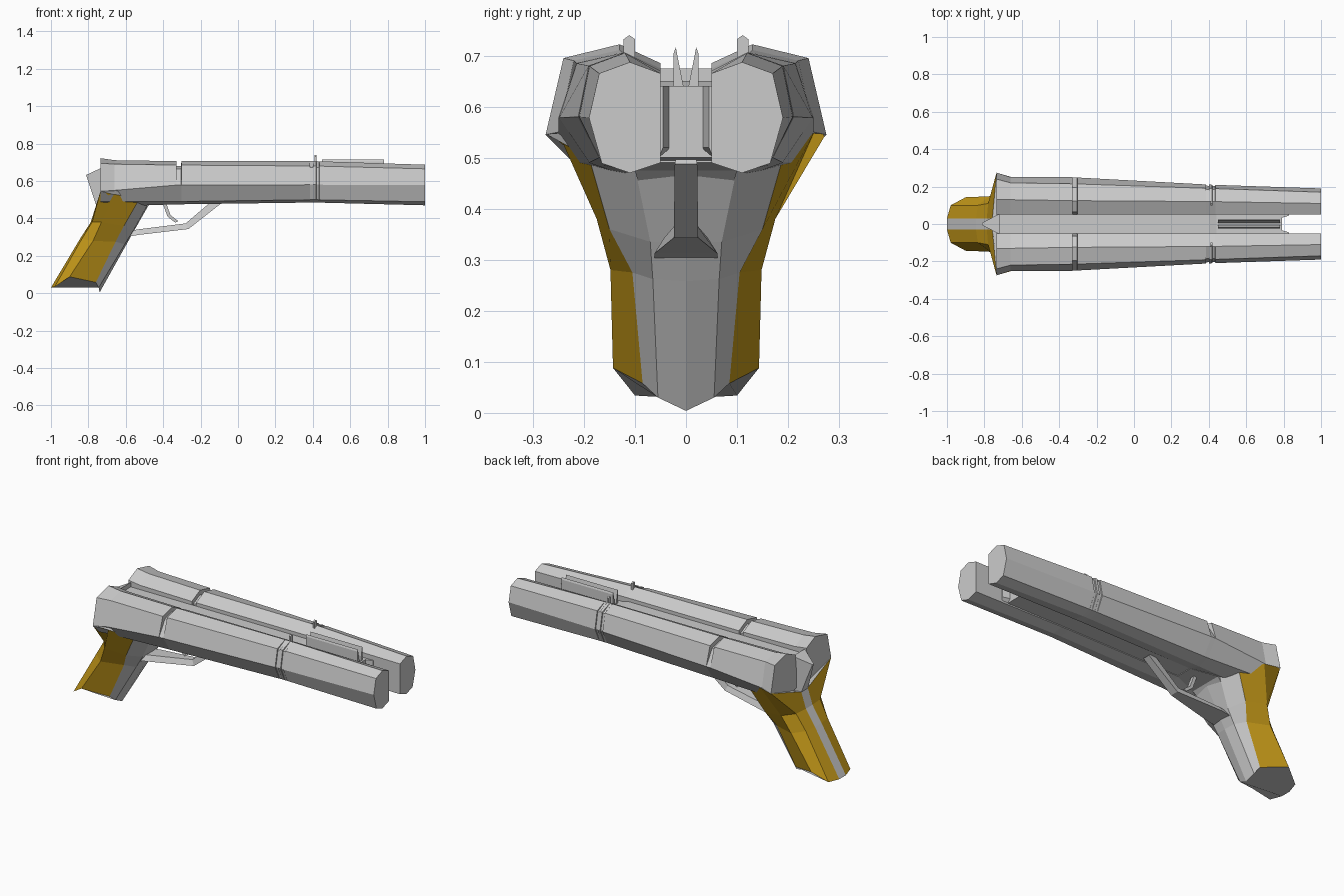
import bpy, bmesh
from mathutils import Vector

orange = bpy.data.materials.new("orange_grip")
orange.diffuse_color = (0.56, 0.32, 0.01, 1)


def loft(name, rings, mat=None, mat_cols=(), mirror=False):
    """Skin closed rings of points, cap both ends."""
    bm = bmesh.new()
    vs = [[bm.verts.new(p) for p in r] for r in rings]
    n = len(vs[0])
    for a, b in zip(vs, vs[1:]):
        for i in range(n):
            f = bm.faces.new((a[i], a[(i + 1) % n], b[(i + 1) % n], b[i]))
            f.material_index = 1 if i in mat_cols else 0
    bm.faces.new(vs[0])
    bm.faces.new(vs[-1])
    bmesh.ops.recalc_face_normals(bm, faces=bm.faces)
    me = bpy.data.meshes.new(name)
    bm.to_mesh(me)
    bm.free()
    if mat:
        me.materials.append(None)
        me.materials.append(mat)
    ob = bpy.data.objects.new(name, me)
    bpy.context.collection.objects.link(ob)
    if mirror:
        m = ob.modifiers.new("mirror", "MIRROR")
        m.use_axis = (False, True, False)
        m.use_mirror_merge = False
    return ob


def box_ring(x, w, z0, z1):
    return [(x, -w, z0), (x, w, z0), (x, w, z1), (x, -w, z1)]


# Barrels: seven-sided (y, z) sections along x, inner top going round
sections = {
    -0.735: [(.05, .685), (.05, .49), (.12, .46), (.22, .49), (.275, .545), (.24, .695), (.13, .722)],
    -0.66: [(.05, .675), (.05, .49), (.12, .465), (.21, .49), (.25, .55), (.22, .69), (.13, .711)],
    -0.33: [(.05, .67), (.05, .49), (.115, .475), (.19, .49), (.25, .578), (.215, .685), (.125, .706)],
    0.41: [(.05, .67), (.05, .495), (.115, .485), (.17, .50), (.21, .58), (.19, .68), (.12, .706)],
    1.0: [(.05, .665), (.05, .49), (.11, .47), (.165, .489), (.19, .578), (.17, .665), (.11, .687)],
}


def section_at(x, moved=(), k=1.0):
    keys = sorted(sections)
    hi = next(q for q in keys[1:] if q >= x)
    lo = keys[keys.index(hi) - 1]
    t = (x - lo) / (hi - lo)
    mid = Vector((.12, .58))
    out = []
    for i, (p, q) in enumerate(zip(sections[lo], sections[hi])):
        v = Vector(p).lerp(Vector(q), t)
        if i in moved:
            v = mid + (v - mid) * k
        out.append((x, v.x, v.y))
    return out


rings = [section_at(x) for x in (-0.735, -0.66)]
# Grooves: one across the top, a pair round the outside
for x0, x1, moved, k in ((-.33, -.303, (0, 5, 6), .8),
                         (.385, .402, (4, 5), .93), (.418, .435, (4, 5), .93)):
    rings += [section_at(x0), section_at(x0 + .001, moved, k),
              section_at(x1 - .001, moved, k), section_at(x1)]
rings.append(section_at(1.0))
loft("barrel", rings, mirror=True)

# Rib joining the barrels, with a notched front
loft("centre_rib", [box_ring(-.735, .052, .49, .65), box_ring(.40, .052, .50, .65),
                    box_ring(.44, .052, .50, .64), box_ring(.79, .052, .50, .64)])
loft("rib_front_cheek", [[(.78, .03, .52), (.78, .053, .50), (.78, .053, .64), (.78, .03, .64)],
                         [(.83, .045, .52), (.83, .053, .50), (.83, .053, .64), (.83, .045, .64)]],
     mirror=True)

# Twin sight plates above the rib and small sight pins on the barrels
loft("sight_plate", [[(x, .003, .63), (x, .024, .63), (x, .024, .705), (x, .020, .716)]
                     for x in (.45, .78)], mirror=True)
loft("sight_pin", [[(x, .10, .69), (x, .122, .69), (x, .122, .732), (x, .111, .74), (x, .10, .732)]
                   for x in (.41, .42)], mirror=True)

# Hammer wedge between the barrel ends
loft("hammer", [
    [(-.72, -.05, .47), (-.72, .05, .47), (-.755, .03, .46), (-.755, -.03, .46)],
    [(-.72, -.05, .58), (-.72, .05, .58), (-.785, .02, .55), (-.785, -.02, .55)],
    [(-.72, -.055, .675), (-.72, .055, .675), (-.812, .006, .632), (-.812, -.006, .632)]])

# Grip: half rings from front centre to back strip, mirrored in y
grip_rows = [
    [(-.74, 0, .004), (-.745, .055, .03), (-.76, .085, .058), (-.90, .143, .088), (-.98, .10, .034), (-1, .03, .03)],
    [(-.598, 0, .258), (-.605, .065, .262), (-.655, .105, .275), (-.775, .148, .28), (-.835, .10, .29), (-.845, .03, .29)],
    [(-.555, 0, .335), (-.56, .07, .335), (-.61, .15, .36), (-.73, .175, .38), (-.78, .11, .38), (-.787, .03, .38)],
    [(-.47, 0, .485), (-.48, .10, .48), (-.53, .19, .50), (-.65, .25, .548), (-.735, .274, .546), (-.757, .03, .47)],
]
grip_rings = [r + [(x, -y, z) for x, y, z in reversed(r[1:])] for r in grip_rows]
loft("grip", grip_rings, orange, (2, 3, 4, 6, 7, 8))

# Grey web running forward under the barrels
loft("grip_web", [[(x, -w, z0), (x, w, z0), (x, .11, .52), (x, -.11, .52)]
                  for x, w, z0 in ((-.56, .08, .40), (-.47, .10, .475), (-.33, .05, .49))])

# Trigger guard: wide at the grip, narrow where it meets the barrels
loft("trigger_guard", [[(x, -w, z), (x, w, z), (x + d, w * .7, z + .03), (x + d, -w * .7, z + .03)]
                       for x, w, z, d in ((-.60, .062, .30, 0), (-.53, .062, .312, 0),
                                          (-.265, .024, .343, -.015), (-.08, .022, .488, -.03))])

# Trigger
loft("trigger", [[(x, -.012, z), (x, .012, z), (x + .016, .012, z + .008), (x + .016, -.012, z + .008)]
                 for x, z in ((-.41, .50), (-.377, .41), (-.335, .377))])
